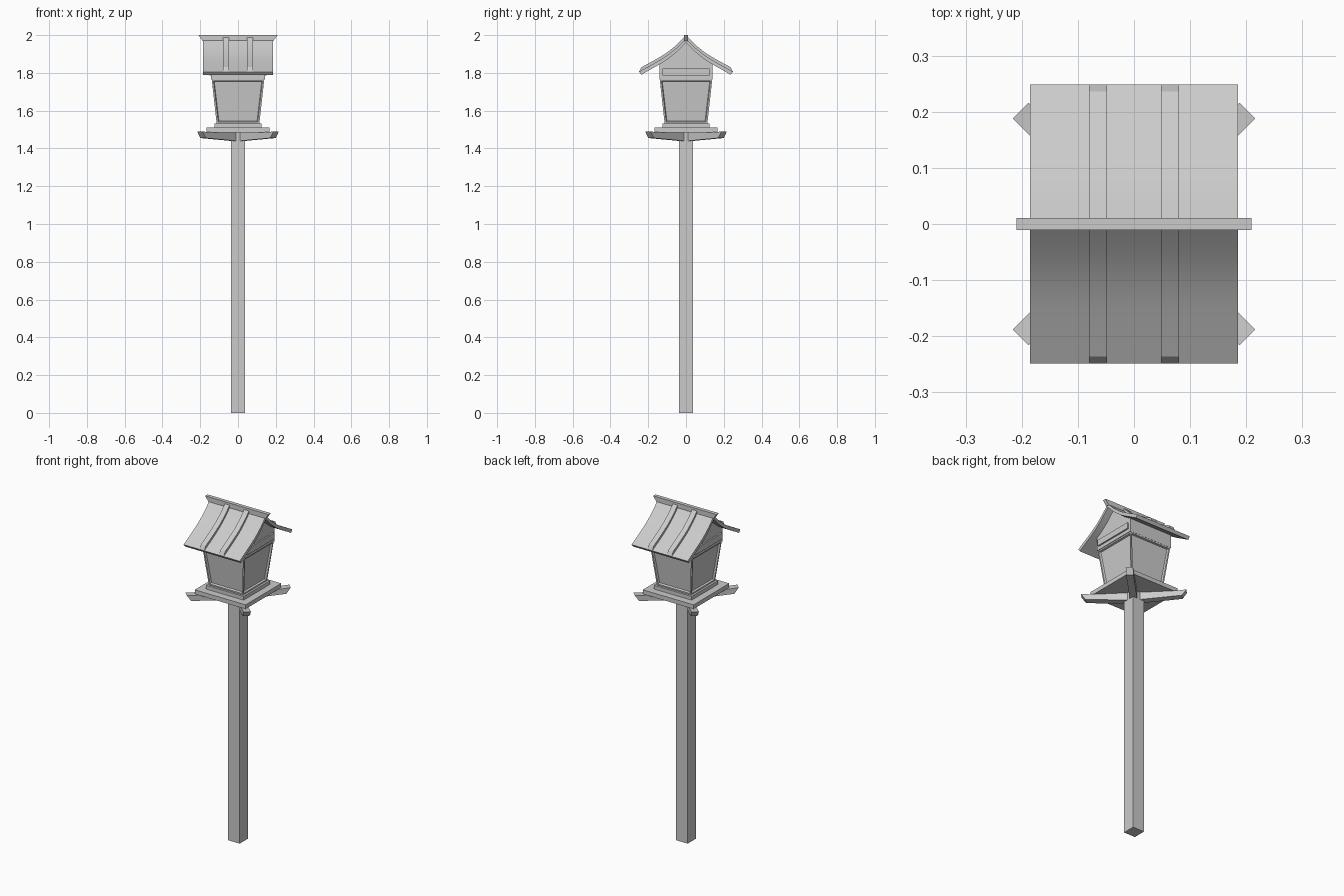
import bpy, bmesh, math
from mathutils import Matrix

if "Cube" in bpy.data.objects:
    bpy.data.objects.remove(bpy.data.objects["Cube"])


def finish(bm, name):
    bmesh.ops.recalc_face_normals(bm, faces=bm.faces)
    me = bpy.data.meshes.new(name)
    bm.to_mesh(me)
    bm.free()
    ob = bpy.data.objects.new(name, me)
    bpy.context.collection.objects.link(ob)
    return ob


def prism(name, pts, lo, hi, axis='x', turn=0.0):
    """Extrude a (horizontal, z) profile from lo to hi along x or y, then turn it about z."""
    bm = bmesh.new()
    vs = [bm.verts.new((lo, a, z) if axis == 'x' else (a, lo, z)) for a, z in pts]
    face = bm.faces.new(vs)
    out = bmesh.ops.extrude_face_region(bm, geom=[face])['geom']
    d = hi - lo
    bmesh.ops.translate(bm, vec=(d, 0, 0) if axis == 'x' else (0, d, 0),
                        verts=[g for g in out if isinstance(g, bmesh.types.BMVert)])
    bmesh.ops.rotate(bm, verts=bm.verts, matrix=Matrix.Rotation(turn, 3, 'Z'))
    return finish(bm, name)


def frustum(name, r0, z0, r1, z1, panels=False):
    """Square block, half width r0 at z0 and r1 at z1, optionally with sunken side panels."""
    bm = bmesh.new()
    bmesh.ops.create_cube(bm, size=2)
    for v in bm.verts:
        r, z = (r1, z1) if v.co.z > 0 else (r0, z0)
        v.co = (v.co.x * r, v.co.y * r, z)
    if panels:
        bm.normal_update()
        sides = [f for f in bm.faces if abs(f.normal.z) < 0.5]
        bmesh.ops.inset_individual(bm, faces=sides, thickness=0.012, depth=0)
        bmesh.ops.inset_individual(bm, faces=sides, thickness=0.006, depth=-0.01)
    return finish(bm, name)


def smooth(ob):
    bpy.ops.object.select_all(action='DESELECT')
    ob.select_set(True)
    bpy.context.view_layer.objects.active = ob
    bpy.ops.object.shade_smooth_by_angle(angle=math.radians(25))


def mirrored(half):
    """Half profile starting at y = 0, mirrored to run from -y to +y."""
    return [(-y, z) for y, z in reversed(half[1:])] + half


# Post, stepped platform and panelled lantern box
frustum("post", 0.038, 0, 0.038, 1.487)
frustum("platform", 0.168, 1.485, 0.168, 1.51)
frustum("plinth", 0.125, 1.51, 0.125, 1.532)
frustum("lantern_box", 0.113, 1.532, 0.139, 1.766, panels=True)

# Diagonal support arms under the platform
arm = [(0.02, 1.486), (0.24, 1.486), (0.286, 1.49), (0.262, 1.455), (0.02, 1.439)]
for i in range(4):
    prism(f"support_arm_{i + 1}", arm, -0.02, 0.02, 'y', math.radians(45 + 90 * i))

# Concave roof and the gable block that follows its underside
roof = [(0, 1.982), (0.05, 1.932), (0.1, 1.892), (0.145, 1.864), (0.195, 1.836), (0.249, 1.806)]
under = [(y, z - 0.022) for y, z in roof[:-1]] + [(0.236, 1.79)]
smooth(prism("roof", mirrored(roof) + mirrored(under)[::-1], -0.185, 0.185))
gable = [(y, z - 0.015) for y, z in roof[:3]] + [(0.14, 1.85), (0.14, 1.766)]
prism("gable_block", mirrored(gable), -0.143, 0.143)

# Gable boards and raised roof ribs on both sides
board = [(-0.125, 1.787), (0.125, 1.787), (0.125, 1.823), (-0.125, 1.823)]
rib_top = [(y, z + 0.016) for y, z in roof[:-1]] + [(0.236, 1.83)]
rib = mirrored(rib_top + [roof[-1]]) + mirrored([(y, z - 0.004) for y, z in roof[:-1]])[::-1]
for s, side in ((-1, "left"), (1, "right")):
    prism(f"gable_board_{side}", board, s * 0.142, s * 0.152)
    smooth(prism(f"roof_rib_{side}", rib, s * 0.064 - 0.016, s * 0.064 + 0.016))

# Ridge beam with slanted ends
prism("ridge_beam", [(-0.188, 1.97), (0.188, 1.97), (0.209, 2.0), (-0.209, 2.0)], -0.011, 0.011, 'y')
